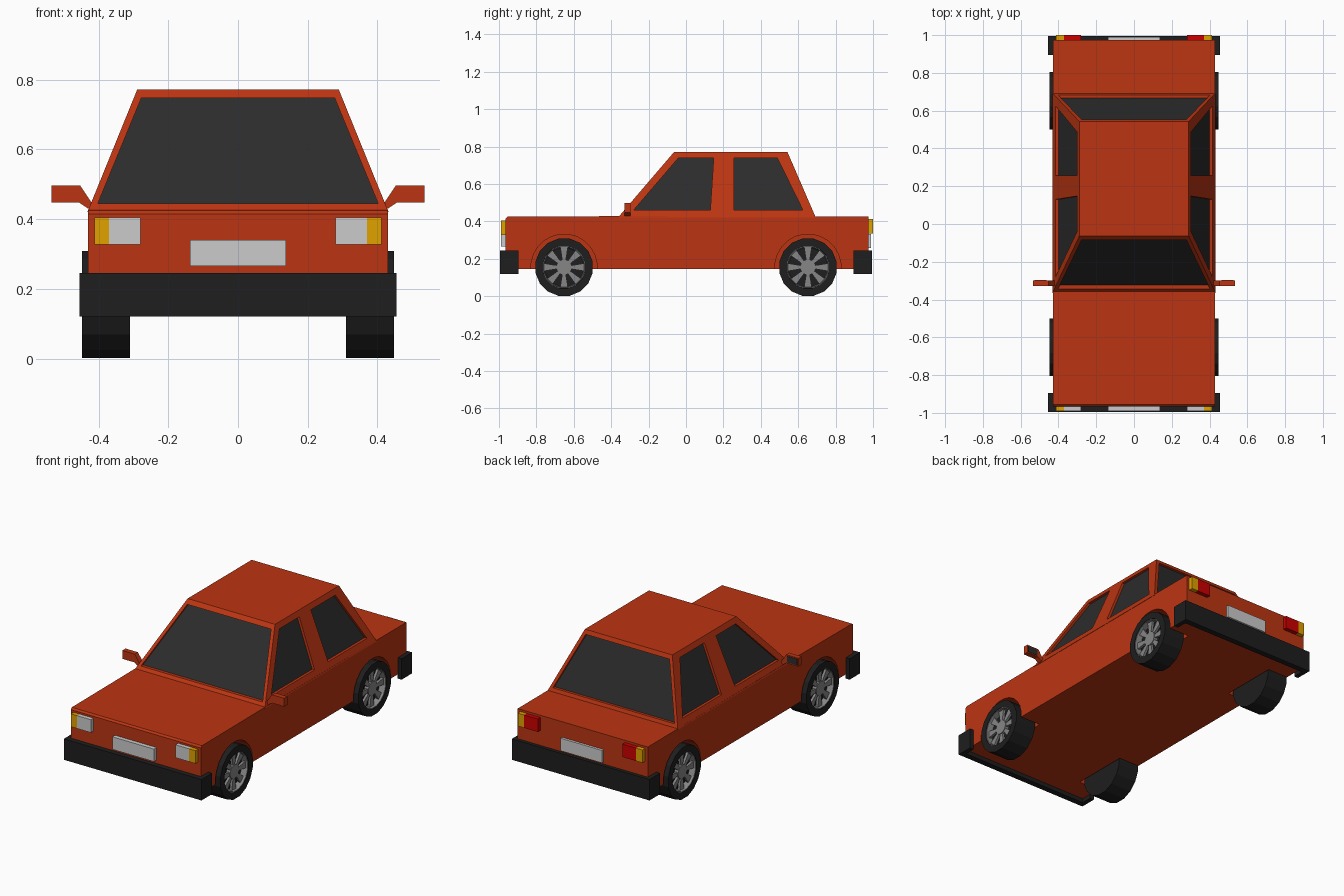
import bpy, bmesh, math
from mathutils import Matrix, Vector

if "Cube" in bpy.data.objects:
    bpy.data.objects.remove(bpy.data.objects["Cube"])


def mat(name, rgb):
    m = bpy.data.materials.new(name)
    m.diffuse_color = (*rgb, 1)
    m.use_nodes = True
    m.node_tree.nodes["Principled BSDF"].inputs["Base Color"].default_value = m.diffuse_color
    return m


RED = mat("red_paint", (0.50, 0.035, 0.006))
BLACK = mat("black_rubber", (0.013, 0.013, 0.013))
GLASS = mat("dark_glass", (0.025, 0.025, 0.025))
SILVER = mat("silver", (0.60, 0.60, 0.60))
ALLOY = mat("alloy", (0.24, 0.24, 0.24))
AMBER = mat("amber", (0.75, 0.36, 0.0))
TAIL = mat("tail_red", (0.6, 0.0, 0.0))


def finish(name, bm, material=None):
    bmesh.ops.recalc_face_normals(bm, faces=bm.faces)
    me = bpy.data.meshes.new(name)
    bm.to_mesh(me)
    bm.free()
    ob = bpy.data.objects.new(name, me)
    bpy.context.collection.objects.link(ob)
    if material:
        me.materials.append(material)
    return ob


def loft(name, rings, material=None):
    """Solid through rings of points with equal counts, capped at both ends."""
    bm = bmesh.new()
    vs = [[bm.verts.new(p) for p in r] for r in rings]
    n = len(rings[0])
    for a, b in zip(vs, vs[1:]):
        for i in range(n):
            bm.faces.new((a[i], a[(i + 1) % n], b[(i + 1) % n], b[i]))
    bm.faces.new(vs[0])
    bm.faces.new(vs[-1])
    return finish(name, bm, material)


def prism(name, pts, axis, lo, hi, material=None):
    """Extrude a 2D profile along axis x, y or z."""
    def place(p, d):
        q = list(p)
        q.insert("xyz".index(axis), d)
        return q
    return loft(name, [[place(p, d) for p in pts] for d in (lo, hi)], material)


def box(name, x, y, z, material):
    return prism(name, [(x[0], y[0]), (x[1], y[0]), (x[1], y[1]), (x[0], y[1])], "z", *z, material)


def circle(r, n, cy, cz):
    return [(cy + r * math.cos((i + .5) * math.tau / n), cz + r * math.sin((i + .5) * math.tau / n))
            for i in range(n)]


def cut(ob, cutters):
    for c in cutters:
        c.hide_render = True
        m = ob.modifiers.new("cut", "BOOLEAN")
        m.object, m.operation, m.solver = c, "DIFFERENCE", "EXACT"
    bpy.context.view_layer.update()
    me = bpy.data.meshes.new_from_object(ob.evaluated_get(bpy.context.evaluated_depsgraph_get()))
    ob.modifiers.clear()
    ob.data = me
    for c in cutters:
        bpy.data.objects.remove(c)


WHEEL_Y, WHEEL_Z = 0.652, 0.155

# Lower body with four wheel arches
body = prism("lower_body", [(-.965, .145), (.975, .145), (.975, .425), (-.35, .428), (-.955, .425), (-.965, .415)],
             "x", -.43, .43, RED)
cut(body, [prism("arch_cutter", circle(.177, 24, y, WHEEL_Z), "x", *x)
           for y in (-WHEEL_Y, WHEEL_Y) for x in ((-.6, -.295), (.295, .6))])


# Cabin with window openings, and the glass block set inside it
def cabin_ring(z, inset=0):
    t = (z - .425) / .347
    x = .43 - .141 * t - inset
    f, r = -.36 + .297 * t + inset * 1.2, .692 - .15 * t - inset
    return [(-x, f, z), (x, f, z), (x, r, z), (-x, r, z)]


cabin = loft("cabin", [cabin_ring(.42), cabin_ring(.772)], RED)
cut(cabin, [
    prism("side_cutter", [(-.28, .46), (.13, .46), (.148, .74), (-.04, .74)], "x", -1, 1),
    prism("side_cutter", [(.257, .46), (.625, .46), (.488, .74), (.257, .74)], "x", -1, 1),
    prism("screen_cutter", [(-.402, .445), (.402, .445), (.277, .748), (-.277, .748)], "y", -1, 1)])
loft("window_glass", [cabin_ring(.43, .016), cabin_ring(.76, .016)], GLASS)

# Wrap-around bumpers, number plates and lights at each end
for end, s, inner in (("front", -1, SILVER), ("rear", 1, TAIL)):
    def span(a, b):
        return sorted((s * a, s * b))
    prism(end + "_bumper", [(-.455, s * .895), (-.455, s * .995), (.455, s * .995), (.455, s * .895),
                            (.428, s * .895), (.428, s * .96), (-.428, s * .96), (-.428, s * .895)],
          "z", .12, .245, BLACK)
    dz = .008 if s > 0 else 0
    box(end + "_plate", (-.138, .138), span(.96, .99), (.265 - dz, .34 - dz), SILVER)
    for side in (-1, 1):
        box(end + "_lamp", sorted((side * .28, side * .37)), span(.96, 1 if s > 0 else .99),
            (.327 + dz, .404 + dz), inner)
        box(end + "_indicator", sorted((side * .37, side * .412)), span(.96, 1 if s > 0 else .99),
            (.327 + dz, .404 + dz), AMBER)

# Door mirrors with glass facing the rear
for side in (-1, 1):
    prism("door_mirror", [(side * x, z) for x, z in
                          ((.415, .43), (.43, .43), (.455, .447), (.535, .447), (.535, .497), (.453, .497), (.415, .44))],
          "y", -.328, -.298, RED)
    box("mirror_glass", sorted((side * .462, side * .528)), (-.30, -.296), (.453, .491), GLASS)


# Wheels: lathed tyre and rim barrel, hub and eight tapered spokes
def lathe(name, profile, side, y, material, n=16):
    return loft(name, [[(side * x, *p) for p in circle(r, n, y, WHEEL_Z)] for x, r in profile], material)


for side in (-1, 1):
    for y in (-WHEEL_Y, WHEEL_Y):
        lathe("tyre", [(.31, .11), (.31, .156), (.447, .156), (.447, .115), (.405, .11)], side, y, BLACK)
        lathe("rim_barrel", [(.444, .115), (.444, .111), (.408, .106), (.406, .11)], side, y, ALLOY).data.materials.append(BLACK)
        rim = bpy.context.collection.objects[-1].data
        for f in rim.polygons:          # dark backing behind the spokes
            f.material_index = int(len(f.vertices) > 4)
        # open the outer cap so the spokes show
        bm = bmesh.new()
        bm.from_mesh(rim)
        caps = [f for f in bm.faces if len(f.verts) > 4 and abs(f.calc_center_median().x) > .43]
        bmesh.ops.delete(bm, geom=caps, context="FACES_ONLY")
        bm.to_mesh(rim)
        bm.free()
        lathe("wheel_hub", [(.408, .042), (.434, .042)], side, y, ALLOY)
        for i in range(8):
            a = i * math.tau / 8
            pts = [Vector(p) for p in ((.035, -.009), (.11, -.021), (.11, .021), (.035, .009))]
            rot = Matrix.Rotation(a, 2)
            prism("wheel_spoke", [(y + q.x, WHEEL_Z + q.y) for q in (rot @ p for p in pts)],
                  "x", *sorted((side * .415, side * .43)), ALLOY)
